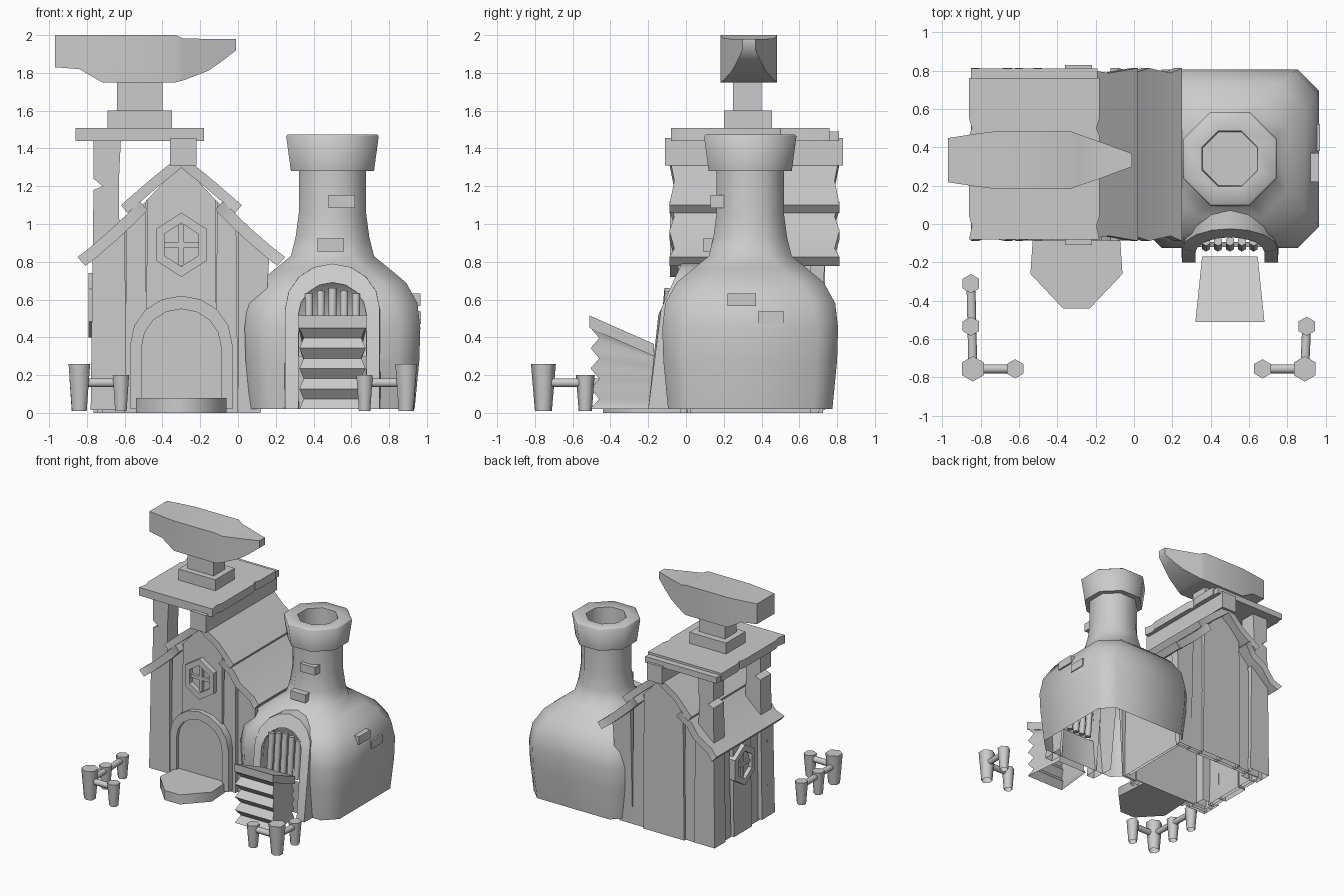
import bpy, bmesh, math
from mathutils import Matrix, Vector

cube = bpy.data.objects.get("Cube")
if cube:
    bpy.data.objects.remove(cube)

grey = bpy.data.materials.new("stone_grey")
grey.use_nodes = True
grey.diffuse_color = (0.6, 0.6, 0.6, 1)
grey.node_tree.nodes["Principled BSDF"].inputs["Base Color"].default_value = (0.6, 0.6, 0.6, 1)
crisp, soft = [], []


def loft(name, rings, start=True, end=True, closed=True, matrix=None, group=crisp):
    """Skin a list of equal-length point rings."""
    bm = bmesh.new()
    loops = [[bm.verts.new(p) for p in ring] for ring in rings]
    n = len(loops[0])
    for a, b in zip(loops, loops[1:]):
        for i in range(n if closed else n - 1):
            j = (i + 1) % n
            bm.faces.new((a[i], a[j], b[j], b[i]))
    if start:
        bm.faces.new(loops[0])
    if end:
        bm.faces.new(loops[-1])
    bmesh.ops.recalc_face_normals(bm, faces=bm.faces)
    mesh = bpy.data.meshes.new(name)
    if matrix:
        bm.transform(matrix)
    bm.to_mesh(mesh)
    bm.free()
    mesh.materials.append(grey)
    ob = bpy.data.objects.new(name, mesh)
    bpy.context.collection.objects.link(ob)
    group.append(ob)
    return ob


def remove_faces(ob, rule):
    bm = bmesh.new()
    bm.from_mesh(ob.data)
    bmesh.ops.delete(bm, geom=[f for f in bm.faces if rule(f)], context='FACES')
    bm.to_mesh(ob.data)
    bm.free()


def is_base(f):
    return f.normal.z < -0.9 and f.calc_center_median().z < 0.05


def rect(x0, x1, y0, y1, z):
    return [(x0, y0, z), (x1, y0, z), (x1, y1, z), (x0, y1, z)]


def box(name, x, y, z, matrix=None):
    return loft(name, [rect(*x, *y, h) for h in z], matrix=matrix)


def tube(name, a, b, r0, r1, sides=6, base=True):
    a, b = Vector(a), Vector(b)
    turn = (b - a).to_track_quat('Z', 'Y').to_matrix().to_4x4()
    ang = [math.tau * (i + 0.5) / sides for i in range(sides)]
    rings = [[(r * math.cos(t), r * math.sin(t), h) for t in ang]
             for r, h in ((r0, 0), (r1, (b - a).length))]
    return loft(name, rings, start=base, matrix=Matrix.Translation(a) @ turn, group=soft)


def octagon(c, r, cut, z):
    k = r - cut
    pts = [(r, -k), (r, k), (k, r), (-k, r), (-r, k), (-r, -k), (-k, -r), (k, -r)]
    return [(c[0] + x, c[1] + y, z) for x, y in pts]


def panel(name, pts, thick, y0, y1, mirror=None):
    """Thick board following a line in x and z, with ragged ends in y."""
    if mirror is not None:
        pts = [(2 * mirror - x, z) for x, z in pts]
    d = Vector(pts[-1]) - Vector(pts[0])
    nrm = Vector((-d.y, d.x)).normalized()
    if nrm.y > 0:
        nrm = -nrm
    rings = []
    for i, (x, z) in enumerate(pts):
        s = -0.013 * (-1) ** i
        lx, lz = x + nrm.x * thick, z + nrm.y * thick
        rings.append([(x, y0 + s, z), (x, y1 - s, z), (lx, y1 - s, lz), (lx, y0 + s, lz)])
    return loft(name, rings)


def arch(cx, half, top, y, z0=0.02, steps=8):
    """Open arch line; y may be a function of height."""
    spring = top - half * 0.95
    pts = [(cx - half, z0)]
    for i in range(steps + 1):
        t = math.pi * (1 - i / steps)
        pts.append((cx + half * math.cos(t), spring + (top - spring) * math.sin(t)))
    pts.append((cx + half, z0))
    return [(x, y(z) if callable(y) else y, z) for x, z in pts]


# House walls and vertical boards
MID = -0.3


def under(x):
    return 1.32 - 1.06 * abs(x - MID)


gable = [(-0.72, 0), (0.11, 0), (0.11, under(0.11)), (MID, under(MID)), (-0.72, under(-0.72))]
walls = loft("house_walls", [[(x, y, z) for x, z in gable] for y in (0.02, 0.68)])
remove_faces(walls, is_base)


def gable_board(name, x0, x1, y0, y1, flare=0.01, z0=0.0):
    tops = [(x, y, under(x)) for x, y, z in rect(x0, x1, y0, y1, 0)]
    loft(name, [rect(x0 - flare, x1 + flare, y0 - flare, y1, z0), tops], start=False)


for i, (x0, x1, d) in enumerate([(-0.77, -0.6, 0.05), (-0.59, -0.49, 0.02), (-0.48, MID, 0.04),
                                 (MID, -0.12, 0.04), (-0.11, -0.01, 0.02)]):
    z0 = 0.015 if i == 0 else 0.0
    gable_board(f"front_board_{i}", x0, x1, -d, 0.03, z0=z0)
    gable_board(f"back_board_{i}", x0, x1, 0.66, 0.685 + d, z0=z0)
for n, y0, y1 in (("front", 0.0, 0.04), ("back", 0.66, 0.735)):
    loft(f"{n}_board_end", [rect(0, 0.12, y0, y1 - 0.03, 0),
                            [(x, y, under(x)) for x, y, z in rect(0, 0.165, y0, y1, 0)]], start=False)
for i, (y0, y1, d) in enumerate([(0.1, 0.22, 0.01), (0.23, 0.46, 0.03), (0.48, 0.6, 0.01)]):
    gable_board(f"left_board_{i}", -0.725 - d, -0.7, y0, y1)

# Roof panels, ridge beam and posts
lower = [(0.25, 0.825), (0.19, 0.87), (0.08, 0.965), (0.0, 1.04), (-0.08, 1.12)]
upper = [(0.02, 1.1), (-0.13, 1.23), (-0.29, 1.36)]
for side, m in (("right", None), ("left", MID)):
    panel(f"roof_lower_{side}", lower, 0.062, -0.075, 0.8, m)
    panel(f"roof_upper_{side}", upper, 0.055, -0.075, 0.8, m)
box("ridge_beam", (-0.36, -0.22), (-0.11, 0.83), (1.31, 1.455))
for n, y in (("front", (-0.03, 0.11)), ("back", (0.59, 0.73))):
    loft(f"{n}_post", [rect(-0.78, -0.62, *y, 0.015), rect(-0.765, -0.63, *y, 1.18),
                       rect(-0.715, -0.63, *y, 1.2), rect(-0.765, -0.63, *y, 1.24),
                       rect(-0.765, -0.62, *y, 1.45)], start=False)

# Platform with chipped ends
chips = [(-0.08, 0.34), (-0.01, 0.325), (0.04, 0.34), (0.46, 0.34), (0.5, 0.325), (0.55, 0.34),
         (0.76, 0.34)]
deck = [(-0.52 + w, y) for y, w in chips] + [(-0.52 - w, y) for y, w in reversed(chips)]
loft("platform", [[(x, y, z) for x, y in deck] for z in (1.44, 1.508)])
box("platform_back_edge", (-0.85, -0.19), (0.76, 0.81), (1.44, 1.49))

# Anvil on its pedestal
box("pedestal_base", (-0.69, -0.35), (0.2, 0.455), (1.5, 1.6))
box("pedestal_neck", (-0.64, -0.4), (0.25, 0.4), (1.6, 1.76))
stations = [(-0.97, 0.115, 1.83, 2), (-0.84, 0.135, 1.82, 2), (-0.72, 0.15, 1.75, 2),
            (-0.33, 0.15, 1.75, 2), (-0.29, 0.135, 1.76, 1.982), (-0.16, 0.09, 1.81, 1.98),
            (-0.08, 0.06, 1.865, 1.98), (-0.01, 0.035, 1.92, 1.98)]
loft("anvil", [[(x, 0.333 - w, b), (x, 0.333 + w, b), (x, 0.333 + w, t), (x, 0.333 - w, t)]
               for x, w, b, t in stations], group=soft)

# Door, step and windows
loft("door_frame", [arch(MID, 0.27, 0.62, -0.01), arch(MID, 0.27, 0.62, -0.085),
                    arch(MID, 0.21, 0.55, -0.085), arch(MID, 0.21, 0.55, -0.01)],
     False, False, closed=False)
loft("door", [arch(MID, 0.21, 0.55, -0.03), arch(MID, 0.21, 0.55, -0.055)])
step = [(-0.54, -0.26), (-0.37, -0.44), (-0.23, -0.44), (-0.06, -0.26), (-0.08, 0.03), (-0.52, 0.03)]
loft("door_step", [[(x, y, z) for x, y in step] for z in (0, 0.08)], group=soft)


def hex_window(name, matrix):
    def ring(r, y):
        return [(0.9 * r * math.sin(i * math.pi / 3), y, r * math.cos(i * math.pi / 3))
                for i in range(6)]
    loft(f"{name}_frame", [ring(0.17, 0.03), ring(0.17, -0.04), ring(0.115, -0.04),
                           ring(0.115, 0.03)], False, False, matrix=matrix)
    box(f"{name}_bar_upright", (-0.014, 0.014), (-0.02, 0.02), (-0.11, 0.11), matrix)
    box(f"{name}_bar_cross", (-0.1, 0.1), (-0.02, 0.02), (-0.014, 0.014), matrix)


hex_window("front_window", Matrix.Translation((MID, -0.045, 0.89)))
hex_window("left_window", Matrix.Translation((-0.752, 0.35, 0.57))
           @ Matrix.Rotation(-math.pi / 2, 4, 'Z'))

# Hollow furnace body with its mouth cut out
C, DEEP = (0.5, 0.34), 0.05
body = loft("furnace_body", [octagon(C, r, c, z) for r, c, z in (
    (0.435, 0.1, 0.02), (0.46, 0.11, 0.28), (0.465, 0.11, 0.45), (0.45, 0.12, 0.58),
    (0.39, 0.13, 0.69), (0.3, 0.13, 0.765), (0.22, 0.12, 0.83), (0.195, 0.11, 0.93),
    (0.178, 0.1, 1.06), (0.178, 0.1, 1.3))], group=soft)
cutter = loft("mouth_cutter", [arch(0.5, 0.178, 0.688, y, 0.3) for y in (-0.4, DEEP)], group=[])
cutter.hide_render = True
cut = body.modifiers.new("mouth", 'BOOLEAN')
cut.object = cutter
cut.solver = 'EXACT'
bpy.context.view_layer.objects.active = body
bpy.ops.object.modifier_apply(modifier=cut.name)
bpy.data.objects.remove(cutter)
remove_faces(body, lambda f: is_base(f) or any(abs(v.co.y - DEEP) < 0.001 for v in f.verts))

# Chimney collar
loft("chimney_collar", [octagon(C, r, r * 0.586, z) for r, z in (
    (0.17, 1.28), (0.22, 1.28), (0.245, 1.465), (0.235, 1.475), (0.145, 1.47),
    (0.14, 1.31))], False, True, group=soft)


# Furnace mouth, grate and bricks
def lean(z):
    return -0.2 + 0.45 * max(0, z - 0.4)


loft("furnace_mouth", [arch(0.5, 0.26, 0.79, lambda z: lean(z) + 0.2), arch(0.5, 0.25, 0.79, lean),
                       arch(0.5, 0.18, 0.69, lean), arch(0.5, 0.178, 0.688, lambda z: lean(z) + 0.12)],
     False, False, closed=False, group=soft)
for i in range(5):
    x = 0.5 + 0.062 * (i - 2)
    tube(f"grate_bar_{i}", (x, -0.12, 0.32), (x, -0.09, 0.66 - 0.015 * abs(i - 2)), 0.024, 0.024)
for i, (x, y, z) in enumerate([((0.48, 0.62), (0.13, 0.2), 1.085), ((0.42, 0.56), (0.09, 0.16), 0.855),
                               ((0.9, 0.965), (0.22, 0.37), 0.565), ((0.9, 0.97), (0.38, 0.52), 0.47)]):
    box(f"brick_{i}", x, y, (z, z + 0.068))

# Bellows: folded stack of tilted layers with a top board
folds = []
for i in range(9):
    f, s = i / 8, 0.045 * (i % 2)
    zf, zb = 0.02 + 0.43 * f, 0.02 + 0.3 * f
    folds.append([(0.325 + s / 2, -0.505 + s, zf), (0.675 - s / 2, -0.505 + s, zf),
                  (0.64 - s / 2, -0.17, zb), (0.36 + s / 2, -0.17, zb)])
loft("bellows_folds", folds, start=False, group=soft)
loft("bellows_board", [[(0.32, -0.51, 0.45 + h), (0.68, -0.51, 0.45 + h),
                        (0.645, -0.17, 0.3 + h), (0.355, -0.17, 0.3 + h)] for h in (0, 0.065)])

# Corner fences
for side, cx, d, posts in (("right", -0.84, 1, 3), ("left", 0.89, -1, 2)):
    corner = (cx, -0.755)
    tube(f"fence_{side}_corner", (*corner, 0.01), (*corner, 0.26), 0.045, 0.066, base=False)
    ends = [(cx + 0.22 * d, -0.755)] + [(cx - 0.01 * d, -0.755 + 0.222 * k) for k in range(1, posts)]
    for i, e in enumerate(ends):
        tube(f"fence_{side}_post_{i}", (*e, 0.01), (*e, 0.2), 0.035, 0.05, base=False)
    for i, e in enumerate((ends[0], ends[-1])):
        tube(f"fence_{side}_rail_{i}", (*corner, 0.16), (*e, 0.16), 0.025, 0.025, 8)

# Shading that keeps hard edges, rounder on the stonework and tubes
for group, angle in ((crisp, 35), (soft, 66)):
    bpy.ops.object.select_all(action='DESELECT')
    for ob in group:
        ob.select_set(True)
    bpy.context.view_layer.objects.active = group[0]
    bpy.ops.object.shade_smooth_by_angle(angle=math.radians(angle))
